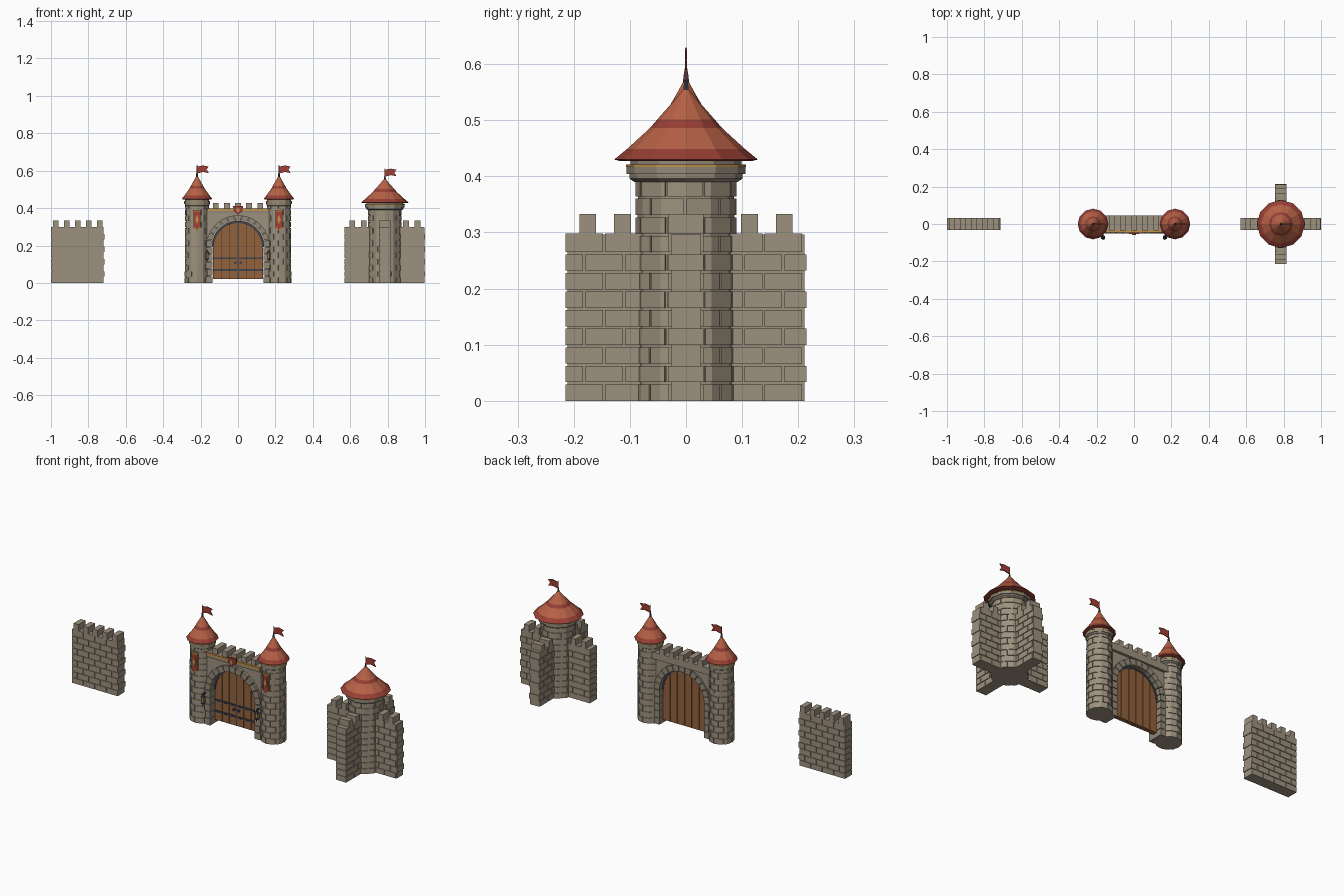
import bpy, bmesh
from math import sin, cos, pi, radians
from mathutils import Matrix

if "Cube" in bpy.data.objects:
    bpy.data.objects.remove(bpy.data.objects["Cube"])


def material(name, r, g, b):
    m = bpy.data.materials.new(name)
    m.use_nodes = True
    m.diffuse_color = (r, g, b, 1)
    m.node_tree.nodes["Principled BSDF"].inputs["Base Color"].default_value = (r, g, b, 1)
    return m


STONE = material("stone", .34, .285, .21)
TRIM = material("trim_stone", .29, .25, .19)
TILE = material("roof_tile", .47, .12, .06)
TILE_DARK = material("dark_roof_tile", .31, .05, .035)
WOOD = material("door_wood", .29, .12, .045)
WOOD_DARK = material("dark_wood", .07, .035, .018)
IRON = material("iron", .045, .055, .075)
GOLD = material("gold", .52, .29, .07)
CLOTH = material("red_cloth", .36, .05, .035)


def finish(name, bm, *mats, at=(0, 0, 0), turn=0):
    bmesh.ops.recalc_face_normals(bm, faces=bm.faces)
    me = bpy.data.meshes.new(name)
    bm.to_mesh(me)
    bm.free()
    for m in mats:
        me.materials.append(m)
    ob = bpy.data.objects.new(name, me)
    ob.location, ob.rotation_euler.z = at, turn
    bpy.context.collection.objects.link(ob)
    return ob


def box(bm, x0, x1, y0, y1, z0, z1):
    m = Matrix.Translation(((x0 + x1) / 2, (y0 + y1) / 2, (z0 + z1) / 2))
    bmesh.ops.create_cube(bm, size=1, matrix=m @ Matrix.Diagonal((x1 - x0, y1 - y0, z1 - z0, 1)))


def extrude(bm, points, step):
    """Closed prism from a flat outline."""
    face = bm.faces.new([bm.verts.new(p) for p in points])
    out = bmesh.ops.extrude_face_region(bm, geom=[face], use_keep_orig=True)["geom"]
    bmesh.ops.translate(bm, vec=step, verts=[v for v in out if isinstance(v, bmesh.types.BMVert)])


def plate(bm, outline, y0, y1):
    extrude(bm, [(x, y0, z) for x, z in outline], (0, y1 - y0, 0))


def arc(r, a0, a1, n, z):
    return [(r * cos(a0 + (a1 - a0) * i / n), z + r * sin(a0 + (a1 - a0) * i / n)) for i in range(n + 1)]


def lathe(name, profile, x, mats, bands=None, sides=12):
    """Faceted turned shape; bands gives the material of each ring."""
    bm = bmesh.new()
    rings = [[bm.verts.new((r * cos(2 * pi * i / sides), r * sin(2 * pi * i / sides), z))
              for i in range(sides)] for r, z in profile]
    for k in range(len(rings) - 1):
        for i in range(sides):
            j = (i + 1) % sides
            f = bm.faces.new((rings[k][i], rings[k][j], rings[k + 1][j], rings[k + 1][i]))
            f.material_index = bands[k] if bands else 0
    bm.faces.new(rings[-1])
    base = bm.faces.new(rings[0])
    base.material_index = bands[0] if bands else 0
    return finish(name, bm, *mats, at=(x, 0, 0))


ROW, GAP, INSET = .0331, .004, .004


# Battlemented brick wall in running bond
def brick_wall(name, length, merlons, x, turn=0):
    h, t, brick = ROW * 9, .031, .071
    bm = bmesh.new()
    half = length / 2
    box(bm, -half + INSET, half - INSET, -t + INSET, t - INSET, 0, h - .002)
    for row in range(9):
        left = -half - (brick / 2 if row % 2 else 0)
        while left < half - .01:
            a, b = max(left, -half), min(left + brick - GAP, half)
            if b - a > .008:
                top = h if row == 8 else (row + 1) * ROW - GAP
                box(bm, a, b, -t, t, row * ROW, top)
            left += brick
    for m in merlons:
        box(bm, m - .015, m + .015, -t, t, h - .003, .333)
    finish(name, bm, STONE, at=(x, 0, 0), turn=turn)


# Twelve-sided tower shaft with staggered raised stones
def tower_shaft(name, x, radius, height):
    bm = bmesh.new()
    rows = int(height / ROW)
    bmesh.ops.create_cone(bm, cap_ends=True, segments=12, radius1=radius - INSET,
                          radius2=radius * .96 - INSET, depth=height,
                          matrix=Matrix.Translation((0, 0, height / 2)) @ Matrix.Rotation(pi / 6, 4, 'Z'))

    def point(a, r, z):
        r *= cos(radians(15)) / cos(radians(a % 30 - 15))
        return r * cos(radians(a)), r * sin(radians(a)), z

    for row in range(rows):
        r = radius * (1 - .04 * row / rows)
        z = row * ROW
        for k in range(8):
            a0 = k * 45 + (22.5 if row % 2 else 0)
            a1 = a0 + 45 - 180 * GAP / (pi * r)
            turns = [a0] + [c for c in range(0, 420, 30) if a0 < c < a1] + [a1]
            outline = [point(a, r, z) for a in turns] + [point(a, r - .012, z) for a in reversed(turns)]
            extrude(bm, outline, (0, 0, ROW - GAP))
    finish(name, bm, STONE, at=(x, 0, 0))


def roof(name, x, z, radius, height):
    shape = [(.93, -.02), (1, 0), (.82, .15), (.5, .45), (.4, .57), (.15, .86), (.04, 1)]
    lathe(name, [(r * radius, z + t * height) for r, t in shape], x,
          (TILE, TILE_DARK), [1, 1, 0, 1, 0, 0])


def flag(name, x, z, top):
    lathe(name + "_pole", [(.008, z - .02), (.005, z + .01), (.002, z + .025), (.0015, top)],
          x, (IRON,), sides=6)
    bm = bmesh.new()
    outline = [(0, top - .045), (.033, top - .037), (.063, top - .043), (.05, top - .023),
               (.063, top - .008), (.033, top - .002), (0, top - .008)]
    plate(bm, outline, -.002, .002)
    finish(name, bm, CLOTH, at=(x, 0, 0))


def collar(name, x, r, z):
    lathe(name, [(r * .87, z - .012), (r * .95, z - .006), (r * .95, z + .002), (r, z + .002), (r, z + .015),
                 (r * 1.01, z + .015), (r * 1.01, z + .019), (r * .93, z + .019), (r * .93, z + .032)],
          x, (TRIM, GOLD), [0, 0, 0, 0, 1, 1, 1, 0])


# Detached wall and keep with crossing walls
brick_wall("straight_wall", .285, [i * .059 for i in range(-2, 3)], -.857)
KEEP = .785
arm_merlons = (-.175, -.113, .113, .175)
brick_wall("keep_wall_across", .43, arm_merlons, KEEP)
brick_wall("keep_wall_deep", .43, arm_merlons, KEEP, pi / 2)
tower_shaft("keep_shaft", KEEP, .093, .415)
collar("keep_collar", KEEP, .106, .402)
roof("keep_roof", KEEP, .43, .128, .125)
flag("keep_flag", KEEP, .55, .613)

# Gate towers with banners and lanterns
for side, sx in (("left", 1), ("right", -1)):
    x = sx * .219
    tower_shaft(side + "_gate_tower", x, .066, .435)
    collar(side + "_gate_collar", x, .069, .42)
    roof(side + "_gate_roof", x, .449, .082, .123)
    flag(side + "_gate_flag", x, .57, .63)

    for part, mat, w, z0, z1, y in (("banner_edge", GOLD, .019, .28, .388, -.068),
                                    ("banner", CLOTH, .016, .285, .385, -.071)):
        bm = bmesh.new()
        plate(bm, [(-w, z1), (w, z1), (w, z0 + .014), (0, z0), (-w, z0 + .014)], y, y + .006)
        finish(f"{side}_{part}", bm, mat, at=(x, 0, 0))
    bm = bmesh.new()
    plate(bm, [(0, .365), (.01, .34), (0, .315), (-.01, .34)], -.074, -.068)
    box(bm, -.021, .021, -.074, -.064, .383, .389)
    finish(side + "_banner_emblem", bm, GOLD, at=(x, 0, 0))

    bm = bmesh.new()
    box(bm, -.003, .003, -.075, -.04, .172, .178)
    for r1, r2, z, d in ((.013, .003, .165, .016), (.008, .011, .126, .008), (.003, .003, .118, .012)):
        bmesh.ops.create_cone(bm, cap_ends=True, segments=6, radius1=r1, radius2=r2, depth=d,
                              matrix=Matrix.Translation((0, -.072, z)))
    finish(side + "_lantern_frame", bm, IRON, at=(sx * .165, 0, 0))
    bm = bmesh.new()
    bmesh.ops.create_cone(bm, cap_ends=True, segments=6, radius1=.007, radius2=.009, depth=.028,
                          matrix=Matrix.Translation((0, -.072, .144)))
    finish(side + "_lantern_glass", bm, GOLD, at=(sx * .165, 0, 0))

# Gatehouse wall with arched opening, walkway and merlons
SPRING, INNER, OUTER = .192, .137, .17
bm = bmesh.new()
plate(bm, [(-.2, 0), (-.2, .385), (.2, .385), (.2, 0), (INNER + .01, 0)]
      + arc(INNER + .01, 0, pi, 16, SPRING) + [(-INNER - .01, 0)], -.035, .03)
box(bm, -.18, .18, -.035, .045, .36, .398)
for i in range(-2, 3):
    box(bm, i * .059 - .015, i * .059 + .015, -.035, .045, .396, .428)
finish("gate_wall", bm, STONE)

# Arch stones and jamb stones
bm = bmesh.new()
for i in range(13):
    a0, a1 = pi * i / 13 + .012, pi * (i + 1) / 13 - .012
    plate(bm, arc(OUTER, a0, a1, 2, SPRING) + arc(INNER, a1, a0, 2, SPRING), -.05, .038)
for sx in (-1, 1):
    for i in range(5):
        wide = .006 if i % 2 == 0 else 0
        a, b = sorted((sx * INNER, sx * (OUTER - .004 + wide)))
        box(bm, a, b, -.05, .038, i * .0385, (i + 1) * .0385 - .003)
finish("arch_stones", bm, TRIM)

# Gilded string course and central shield
bm = bmesh.new()
box(bm, -.165, .165, -.046, -.033, .385, .397)
finish("gold_course", bm, GOLD)
bm = bmesh.new()
box(bm, -.165, .165, -.042, -.033, .372, .385)
finish("course_ledge", bm, TRIM)
bm = bmesh.new()
plate(bm, [(-.027, .412), (.027, .412), (.023, .385), (0, .365), (-.023, .385)], -.054, -.046)
finish("shield", bm, CLOTH)
bm = bmesh.new()
plate(bm, [(0, .406), (.01, .39), (0, .374), (-.01, .39)], -.058, -.053)
finish("shield_emblem", bm, GOLD)

# Plank doors over a dark core
DOOR = .134


def door_top(x):
    return SPRING + max(DOOR * DOOR - x * x, 0) ** .5


bm = bmesh.new()
plate(bm, [(DOOR, .022)] + arc(DOOR, 0, pi, 20, SPRING) + [(-DOOR, .022)], -.007, .007)
finish("door_core", bm, WOOD_DARK)
bm = bmesh.new()
step = DOOR / 3
for i in range(-3, 3):
    a, b = i * step + .0015, (i + 1) * step - .0015
    tops = [b + (a - b) * k / 4 for k in range(5)]
    plate(bm, [(a, .02), (b, .02)] + [(t, door_top(t)) for t in tops], -.012, .012)
finish("door_planks", bm, WOOD)

# Iron straps, rim, centre bar, studs and handles
bm = bmesh.new()
plate(bm, arc(INNER + .003, 0, pi, 20, SPRING) + arc(INNER - .009, pi, 0, 20, SPRING), -.016, .014)
box(bm, -.003, .003, -.015, -.01, .02, door_top(0))
for z in (.07, .132):
    for sx in (-1, 1):
        a, b = sorted((sx * .006, sx * DOOR))
        box(bm, a, b, -.016, -.01, z - .005, z + .005)
        for k in range(3):
            x = sx * step * (k + .5)
            box(bm, x - .004, x + .004, -.019, -.014, z - .004, z + .004)
for sx in (-1, 1):
    bmesh.ops.create_cone(bm, cap_ends=True, segments=8, radius1=.008, radius2=.008, depth=.008,
                          matrix=Matrix.Translation((sx * .014, -.016, .108)) @ Matrix.Rotation(pi / 2, 4, 'X'))
finish("door_ironwork", bm, IRON)
